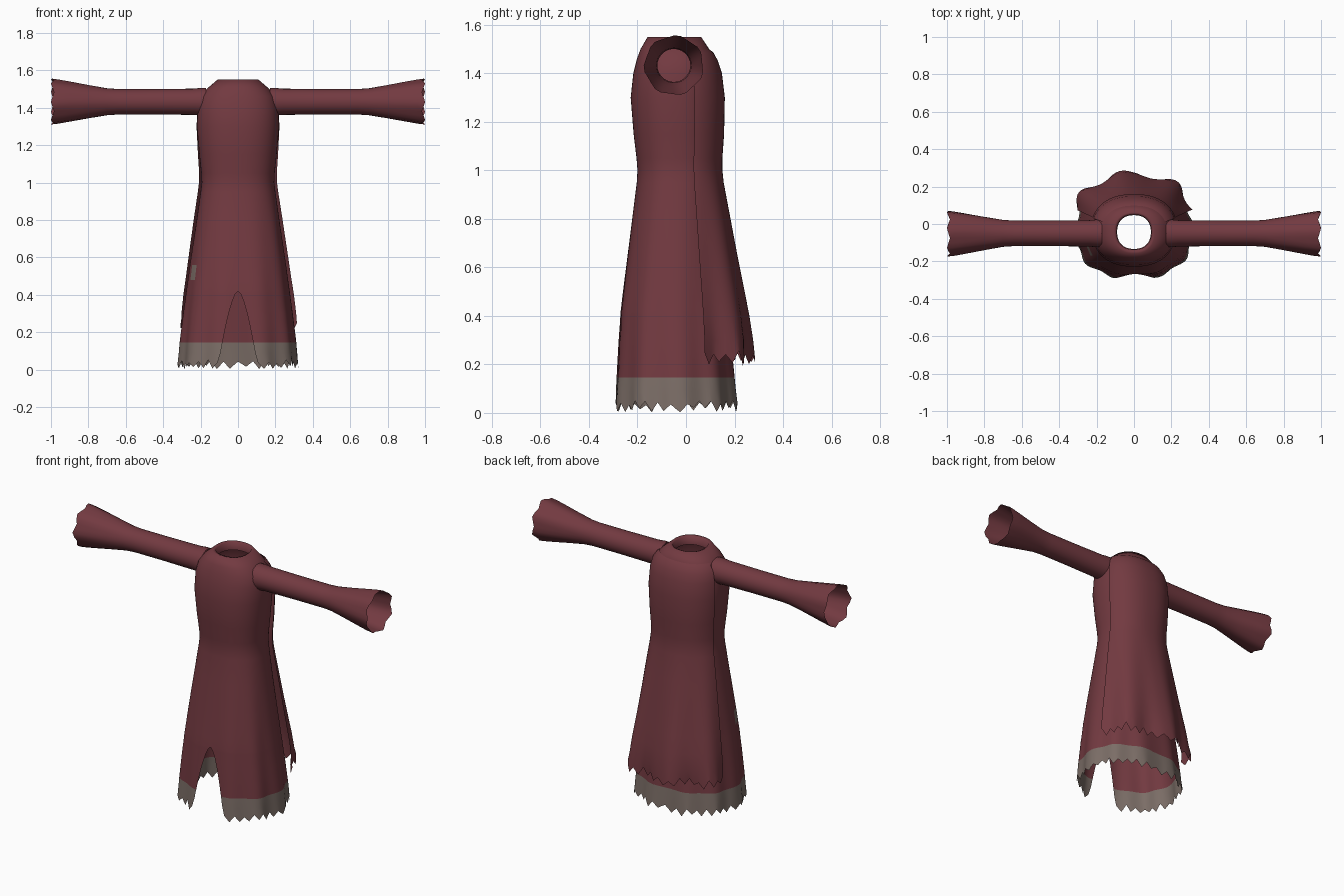
import bpy, bmesh, random
from math import sin, cos, pi, radians, asin, copysign

random.seed(4)
if "Cube" in bpy.data.objects:
    bpy.data.objects.remove(bpy.data.objects["Cube"])


def material(name, rgb):
    m = bpy.data.materials.new(name)
    m.use_nodes = True
    m.diffuse_color = (*rgb, 1)
    bsdf = m.node_tree.nodes["Principled BSDF"]
    bsdf.inputs["Base Color"].default_value = (*rgb, 1)
    bsdf.inputs["Roughness"].default_value = 0.8
    return m


RED = material("dark red cloth", (0.17, 0.042, 0.052))
GREY = material("dusty grey hem", (0.2, 0.155, 0.135))


def sheet(name, rows, mats, rule=None):
    """Skin a list of equally long point rows into one smooth cloth surface."""
    bm = bmesh.new()
    grid = [[bm.verts.new(p) for p in row] for row in rows]
    for a, b in zip(grid, grid[1:]):
        for i in range(len(a) - 1):
            bm.faces.new((a[i], b[i], b[i + 1], a[i + 1]))
    bmesh.ops.remove_doubles(bm, verts=bm.verts, dist=1e-5)
    bmesh.ops.recalc_face_normals(bm, faces=bm.faces)
    for f in bm.faces:
        f.smooth = True
        if rule and rule(f.calc_center_median()):
            f.material_index = 1
    mesh = bpy.data.meshes.new(name)
    bm.to_mesh(mesh)
    bm.free()
    for m in mats:
        mesh.materials.append(m)
    ob = bpy.data.objects.new(name, mesh)
    bpy.context.collection.objects.link(ob)
    return ob


def oval(t, rx, front, back, z, swell=1.0):
    """Point on a slightly squared oval between a front and a back depth."""
    def soft(v):
        return copysign(abs(v) ** 0.87, v)
    mid, ry = (front + back) / 2, (back - front) / 2
    return (rx * swell * soft(cos(t)), mid + ry * swell * soft(sin(t)), z)


def ragged(count, step, low, high, vary):
    """Heights of an irregular torn edge."""
    keys = [(low if k % 2 else high) + random.uniform(-vary, vary)
            for k in range(count // step + 2)]
    return [keys[i // step] + (keys[i // step + 1] - keys[i // step]) * (i % step) / step
            for i in range(count + 1)]


# Robe: height, half width, front depth, back depth
robe_rows = [
    (1.50, 0.090, -0.133, 0.047), (1.545, 0.093, -0.137, 0.050),
    (1.55, 0.110, -0.158, 0.062), (1.50, 0.168, -0.187, 0.095),
    (1.46, 0.200, -0.202, 0.115), (1.40, 0.216, -0.217, 0.130),
    (1.30, 0.220, -0.228, 0.140), (1.15, 0.207, -0.216, 0.132),
    (1.05, 0.196, -0.204, 0.126), (1.00, 0.194, -0.200, 0.125),
    (0.95, 0.200, -0.203, 0.126), (0.80, 0.221, -0.222, 0.136),
    (0.56, 0.255, -0.253, 0.158), (0.48, 0.265, -0.263, 0.167),
    (0.42, 0.273, -0.270, 0.173), (0.405, 0.275, -0.271, 0.175),
    (0.37, 0.279, -0.273, 0.178), (0.30, 0.288, -0.278, 0.185),
    (0.22, 0.297, -0.282, 0.193), (0.145, 0.305, -0.286, 0.200),
    (0.09, 0.309, -0.289, 0.205), (0.0, 0.314, -0.292, 0.210)]
COLS = 112
SLIT_TOP = 0.42
torn = ragged(COLS, 2, 0.012, 0.042, 0.011)
rows = []
for z, rx, front, back in robe_rows:
    gap = 0.105 * max(0, (SLIT_TOP - z) / SLIT_TOP) ** 0.6
    d = asin((gap / rx) ** 1.15)
    fold = 0.03 * max(0, 1 - z / 0.9) ** 1.3
    row = []
    for i in range(COLS + 1):
        t = -pi / 2 + d + (2 * pi - 2 * d) * i / COLS
        h = torn[i] if z == 0 else z
        row.append(oval(t, rx, front, back, h, 1 + fold * sin(10 * t + 1)))
    rows.append(row)


def grey_cloth(c):
    # Lower hem band and one worn spot on the right side
    spot = 0.48 < c.z < 0.56 and c.x < -0.222 and -0.165 < c.y < -0.12
    return c.z < 0.145 or spot


sheet("robe", rows, (RED, GREY), grey_cloth)

# Back cape: height, half width, back depth
cape_rows = [
    (1.497, 0.176, 0.098), (1.485, 0.192, 0.113), (1.45, 0.215, 0.132),
    (1.40, 0.228, 0.148), (1.30, 0.234, 0.160), (1.15, 0.226, 0.157),
    (1.05, 0.219, 0.150), (1.00, 0.220, 0.150), (0.95, 0.227, 0.155),
    (0.80, 0.252, 0.182), (0.65, 0.276, 0.208), (0.50, 0.300, 0.235),
    (0.40, 0.317, 0.252), (0.30, 0.330, 0.265), (0.0, 0.335, 0.266)]
CAPE = 56
torn = ragged(CAPE, 2, 0.205, 0.245, 0.012)
rows = []
for z, rx, back in cape_rows:
    fold = 0.07 * max(0, 1 - z) ** 1.2
    row = []
    for i in range(CAPE + 1):
        t = radians(20 + 140 * i / CAPE)
        h = z or torn[i]
        row.append(oval(t, rx, -0.09 - back, back, h,
                        1 + fold * cos(8 * (t - radians(98)))))
    rows.append(row)
sheet("back_cape", rows, (RED,))

# Sleeves: distance from the middle, radius
sleeve_rows = [(0.17, 0.074), (0.20, 0.074), (0.24, 0.070), (0.45, 0.068),
               (0.64, 0.068), (0.70, 0.072), (0.80, 0.089), (0.90, 0.107),
               (0.96, 0.117), (1.0, 0.121)]
SIDES = 28
rows = []
for x, r in sleeve_rows:
    flare = max(0, (x - 0.7) / 0.3)
    row = []
    for i in range(SIDES + 1):
        t = 2 * pi * i / SIDES
        rr = r * (1 + 0.035 * flare * cos(7 * t + 2.5))
        edge = 0.008 * (1 + cos(7 * t)) if x == 1 else 0
        row.append((x - edge, -0.05 + rr * cos(t), 1.432 + rr * sin(t)))
    rows.append(row)
sleeves = sheet("sleeves", rows, (RED,))
sleeves.modifiers.new("Mirror", "MIRROR")
